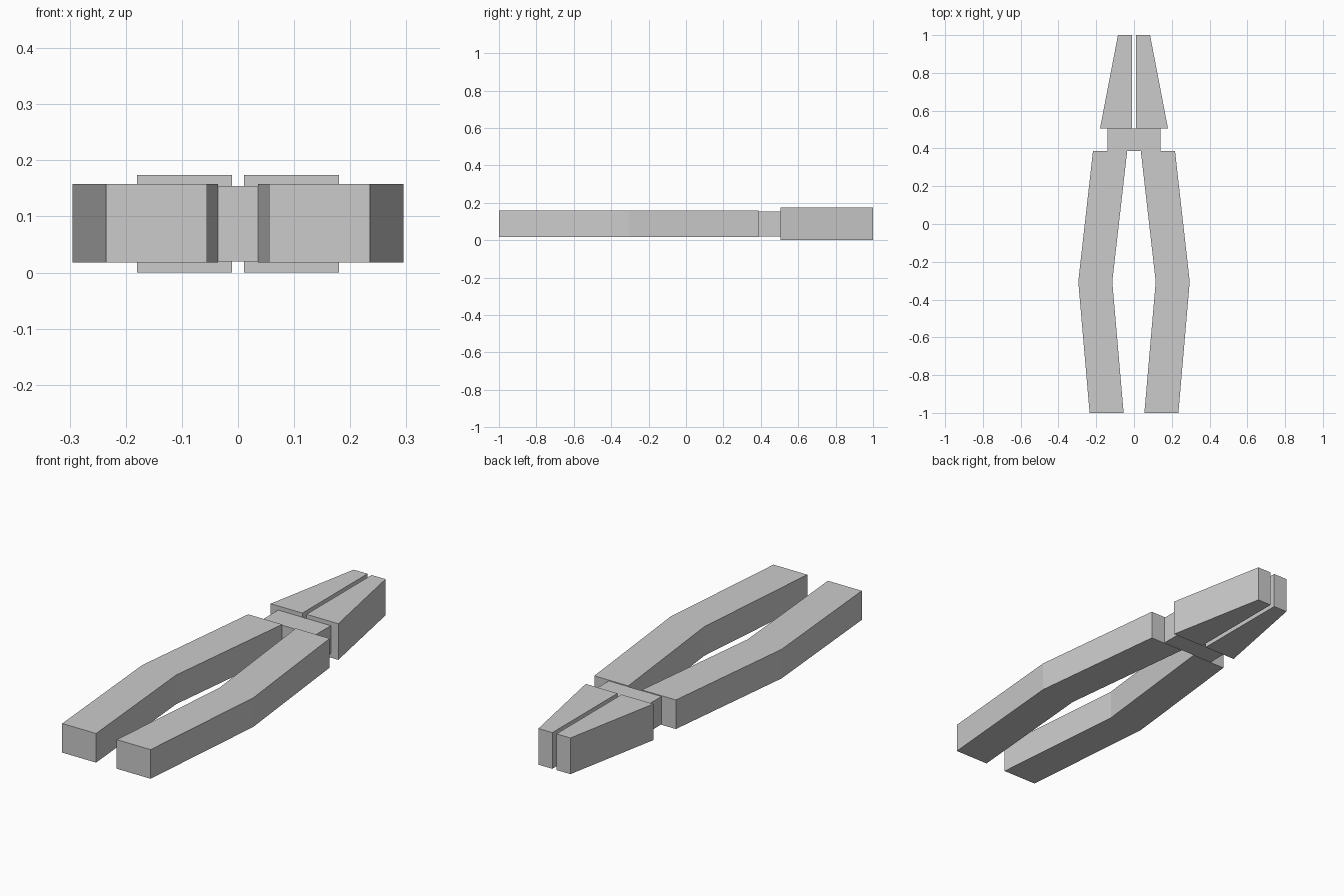
import bpy
import bmesh

if "Cube" in bpy.data.objects:
    bpy.data.objects.remove(bpy.data.objects["Cube"])

steel = bpy.data.materials.new("light_grey")
steel.diffuse_color = (0.6, 0.6, 0.6, 1.0)
steel.use_nodes = True
steel.node_tree.nodes["Principled BSDF"].inputs["Base Color"].default_value = steel.diffuse_color


def extruded(name, outline, z0, z1):
    """Flat-sided solid made from a plan outline raised from z0 to z1."""
    bm = bmesh.new()
    face = bm.faces.new([bm.verts.new((x, y, z0)) for x, y in outline])
    top = bmesh.ops.extrude_face_region(bm, geom=[face])["geom"]
    bmesh.ops.translate(bm, vec=(0, 0, z1 - z0),
                        verts=[v for v in top if isinstance(v, bmesh.types.BMVert)])
    bmesh.ops.recalc_face_normals(bm, faces=bm.faces)
    mesh = bpy.data.meshes.new(name)
    bm.to_mesh(mesh)
    bm.free()
    mesh.materials.append(steel)
    obj = bpy.data.objects.new(name, mesh)
    bpy.context.collection.objects.link(obj)
    return obj


# Plan outlines of the right-hand half
handle = [(0.055, -1.0), (0.235, -1.0), (0.295, -0.305), (0.217, 0.387),
          (0.036, 0.387), (0.115, -0.305)]
jaw = [(0.011, 0.505), (0.18, 0.505), (0.085, 1.0), (0.011, 1.0)]

# Bent handles and tapered jaws, one of each per side
for side, s in (("right", 1), ("left", -1)):
    extruded(f"{side}_handle", [(s * x, y) for x, y in handle], 0.018, 0.158)
    extruded(f"{side}_jaw", [(s * x, y) for x, y in jaw], 0.0, 0.174)

# Pivot block joining handles to jaws
extruded("pivot_block", [(-0.14, 0.387), (0.14, 0.387), (0.14, 0.505), (-0.14, 0.505)],
         0.02, 0.154)
